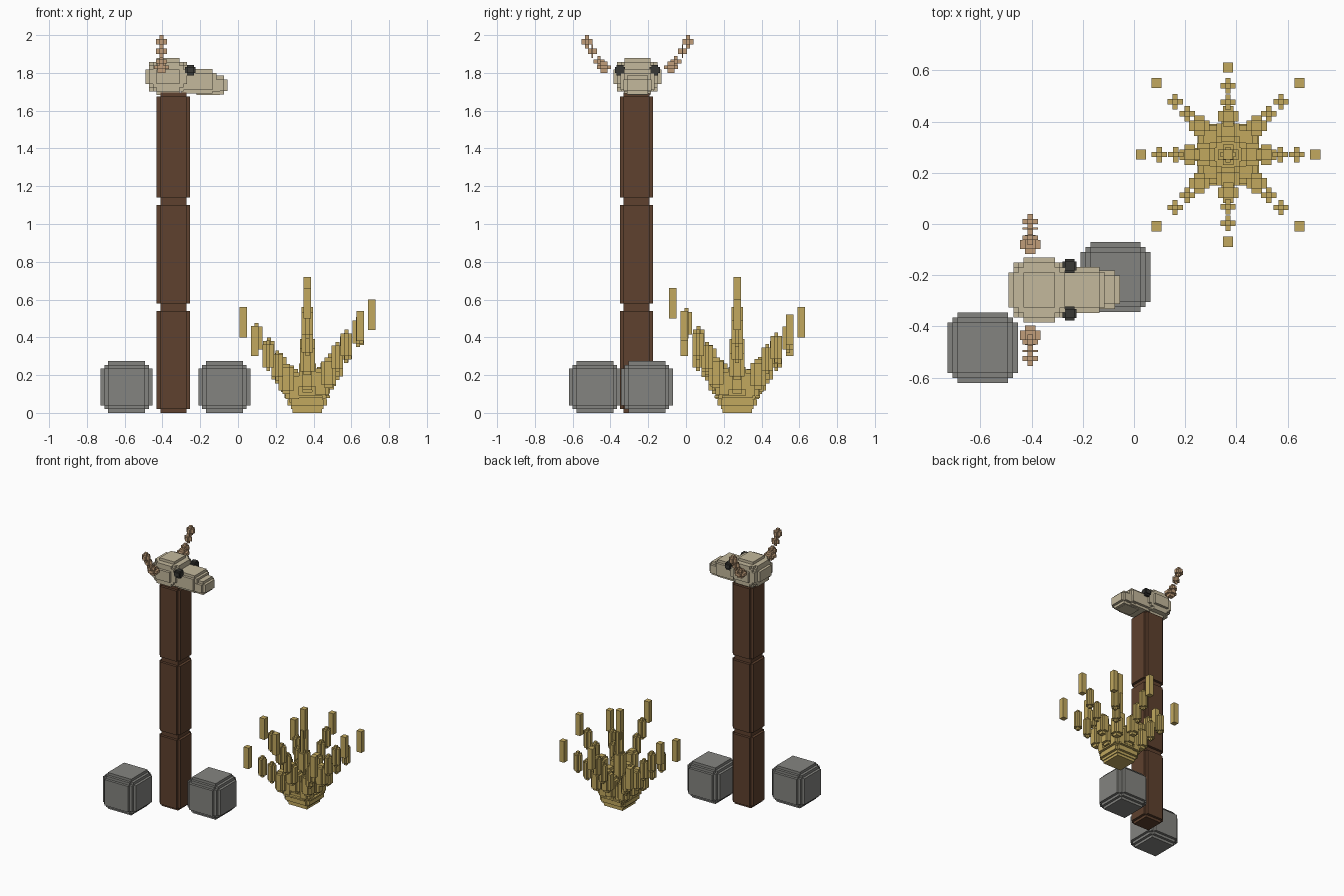
import bpy, bmesh, math
from itertools import permutations
from mathutils import Matrix, Vector

U = 0.0196  # size of one block step

cube = bpy.data.objects.get("Cube")
if cube:
    bpy.data.objects.remove(cube, do_unlink=True)


def material(name, rgb):
    linear = [(c / 255 / 12.92 if c < 11 else ((c / 255 + 0.055) / 1.055) ** 2.4) for c in rgb]
    mat = bpy.data.materials.new(name)
    mat.use_nodes = True
    mat.diffuse_color = (*linear, 1)
    mat.node_tree.nodes["Principled BSDF"].inputs["Base Color"].default_value = (*linear, 1)
    return mat


STONE = material("stone grey", (132, 132, 128))
WOOD = material("dark brown wood", (94, 65, 46))
BONE = material("pale bone", (195, 184, 156))
HORN = material("tan horn", (193, 158, 122))
DARK = material("eye black", (56, 56, 53))
STRAW = material("dry straw", (194, 169, 95))

# Inset patterns, in steps, for stair-rounded blocks
PLAIN = [(0, 0, 0)]
SMALL = [(0, 1, 1)]
MEDIUM = [(0, 2, 2), (1, 1, 2)]
LARGE = [(0, 3, 3), (1, 1, 3), (1, 2, 2)]


def block(bm, lo, hi, pattern):
    """Add a block whose edges are stepped by overlapping inset boxes."""
    lo, hi = Vector(lo), Vector(hi)
    for insets in sorted({p for row in pattern for p in permutations(row)}):
        size = hi - lo - Vector(insets) * 2 * U
        bmesh.ops.create_cube(bm, size=1, matrix=Matrix.Translation((lo + hi) / 2)
                              @ Matrix.Diagonal((*size, 1)))


def part(name, mat, blocks):
    bm = bmesh.new()
    for lo, hi, pattern in blocks:
        block(bm, lo, hi, pattern)
    mesh = bpy.data.meshes.new(name)
    bm.to_mesh(mesh)
    bm.free()
    mesh.materials.append(mat)
    bpy.context.collection.objects.link(bpy.data.objects.new(name, mesh))


def column(x, y, half, z0, z1, pattern):
    return (x - half, y - half, z0), (x + half, y + half, z1), pattern


# Rocks beside the post
for name, x, y in (("outer_rock", -0.59, -0.483), ("inner_rock", -0.072, -0.207)):
    part(name, STONE, [column(x, y, 7 * U, 0, 14 * U, MEDIUM)])

# Post of three stacked logs
levels = (0, 0.56, 1.12, 1.695)
for i, name in enumerate(("lower_log", "middle_log", "upper_log")):
    part(name, WOOD, [column(-0.342, -0.262, 4.5 * U, levels[i], levels[i + 1], SMALL)])

# Skull with a stepped snout
MID = -0.257


def across(x0, x1, half, z0, z1, pattern):
    return (x0, MID - half, z0), (x1, MID + half, z1), pattern


part("skull", BONE, [across(-0.49, -0.25, 0.127, 1.683, 1.878, LARGE)])
part("snout", BONE, [
    across(-0.32, -0.115, 0.09, 1.69, 1.82, SMALL),
    across(-0.24, -0.075, 0.07, 1.683, 1.785, SMALL),
    across(-0.2, -0.055, 0.075, 1.685, 1.785, SMALL),
])

# Eyes and horns on both sides of the skull
horn_steps = (  # x half width, inner and outer reach, bottom and top
    (0.04, 0.14, 0.215, 1.80, 1.86),
    (0.03, 0.175, 0.232, 1.83, 1.89),
    (0.03, 0.215, 0.262, 1.88, 1.95),
    (0.03, 0.238, 0.297, 1.93, 2.00),
)
for side, sign in (("left", 1), ("right", -1)):
    def sided(x0, x1, near, far, z0, z1, pattern):
        y0, y1 = sorted((MID + sign * near, MID + sign * far))
        return (x0, y0, z0), (x1, y1, z1), pattern

    part(side + "_eye", DARK, [
        sided(-0.27, -0.232, 0.065, 0.12, 1.80, 1.83, PLAIN),
        sided(-0.27, -0.232, 0.075, 0.11, 1.787, 1.842, PLAIN),
        sided(-0.28, -0.225, 0.075, 0.11, 1.80, 1.83, PLAIN),
    ])
    part(side + "_horn", HORN, [sided(-0.405 - w, -0.405 + w, a, b, z0, z1, SMALL)
                                for w, a, b, z0, z1 in horn_steps])

# Dry bush: stepped root, central stalk and eight arms of upright stems
BX, BY = 0.367, 0.271
part("bush_root", STRAW, [
    column(BX, BY, 0.078, 0, 0.06, PLAIN),
    column(BX, BY, 0.105, 0.02, 0.09, SMALL),
    column(BX, BY, 0.12, 0.04, 0.13, MEDIUM),
])
part("bush_stalk", STRAW, [
    column(BX, BY, 0.02, 0.5, 0.72, PLAIN),
    column(BX, BY, 0.03, 0.3, 0.58, SMALL),
    column(BX, BY, 0.04, 0.1, 0.41, SMALL),
])

straight = (1, 0.79, 0.6, 0.44, 0.28)
slanted = (1, 0.74, 0.57, 0.4, 0.25)
halves = (0.02, 0.03, 0.03, 0.04, 0.045)
tops = (0.60, 0.52, 0.56, 0.46, 0.56, 0.46, 0.66, 0.54)
for i, top in enumerate(tops):
    angle = i * math.pi / 4
    reach = 0.395 if i % 2 else 0.34
    stems = []
    for j, f in enumerate(slanted if i % 2 else straight):
        x = BX + reach * f * math.cos(angle)
        y = BY + reach * f * math.sin(angle)
        z = (top - 0.16) * f - (0.02 if j > 2 else 0)
        stems.append(column(x, y, halves[j], z, z + 0.16, SMALL if j else PLAIN))
    part(f"bush_arm_{i + 1}", STRAW, stems)
